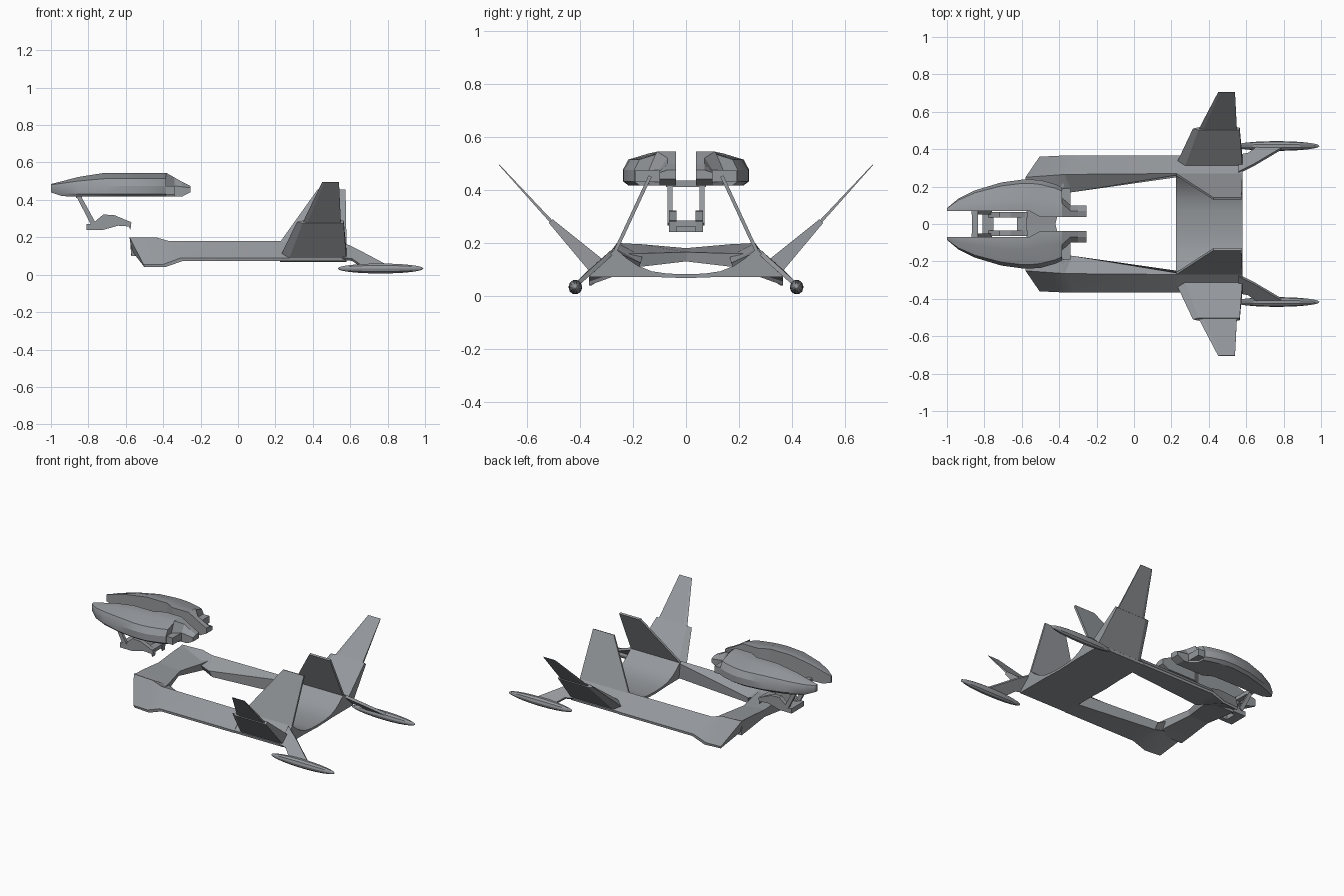
import bpy, bmesh, math
from mathutils import Vector

if "Cube" in bpy.data.objects:
    bpy.data.objects.remove(bpy.data.objects["Cube"])

hull = bpy.data.materials.new("hull grey")
hull.diffuse_color = (0.30, 0.315, 0.335, 1)
hull.use_nodes = True
hull.node_tree.nodes["Principled BSDF"].inputs["Base Color"].default_value = hull.diffuse_color


def finish(name, bm, mirror=False, smooth=None):
    """Turn a bmesh into an object, optionally mirrored across y = 0."""
    if mirror:
        geo = bmesh.ops.duplicate(bm, geom=bm.verts[:] + bm.edges[:] + bm.faces[:])["geom"]
        for v in geo:
            if isinstance(v, bmesh.types.BMVert):
                v.co.y = -v.co.y
    bmesh.ops.recalc_face_normals(bm, faces=bm.faces[:])
    me = bpy.data.meshes.new(name)
    bm.to_mesh(me)
    bm.free()
    me.materials.append(hull)
    ob = bpy.data.objects.new(name, me)
    bpy.context.collection.objects.link(ob)
    if smooth:
        bpy.ops.object.select_all(action='DESELECT')
        ob.select_set(True)
        bpy.context.view_layer.objects.active = ob
        bpy.ops.object.shade_smooth_by_angle(angle=math.radians(smooth))
    return ob


def loft(name, sections, mirror=True, smooth=None):
    """Skin a row of equal-length closed sections and cap both ends."""
    bm = bmesh.new()
    rows = [[bm.verts.new(p) for p in s] for s in sections]
    n = len(rows[0])
    for a, b in zip(rows, rows[1:]):
        for i in range(n):
            j = (i + 1) % n
            bm.faces.new((a[i], a[j], b[j], b[i]))
    bm.faces.new(rows[0])
    bm.faces.new(rows[-1][::-1])
    return finish(name, bm, mirror, smooth)


def plate(name, pts, offset):
    """Flat polygon thickened evenly along an offset vector."""
    h = Vector(offset) / 2
    return loft(name, [[Vector(p) - h for p in pts], [Vector(p) + h for p in pts]])


def box(name, x0, x1, y0, y1, z0, z1, mirror=False):
    return loft(name, [[(x, y0, z0), (x, y1, z0), (x, y1, z1), (x, y0, z1)]
                       for x in (x0, x1)], mirror)


# cockpit pods: x, inner y, outer y, bottom z, top z
def pod_section(x, yi, yo, zb, zt):
    w = yo - yi
    ze = min(0.475, zt - 0.005)
    return [(x, yi, zb), (x, yo - 0.12 * w, zb), (x, yo, zb + 0.015), (x, yo, ze),
            (x, yo - 0.12 * w, ze + 0.55 * (zt - ze)),
            (x, yi + 0.4 * w, zt - 0.1 * (zt - ze)), (x, yi + 0.17 * w, zt), (x, yi, zt)]


stations = [(-1.0, .07, .085, .44, .485), (-.94, .07, .135, .42, .50),
            (-.85, .07, .18, .417, .523), (-.71, .07, .222, .417, .545),
            (-.60, .07, .237, .417, .545), (-.56, .07, .238, .417, .545),
            (-.50, .037, .235, .417, .545), (-.42, .037, .212, .417, .545),
            (-.385, .037, .195, .417, .545)]
loft("cockpit_pods", [pod_section(*s) for s in stations], smooth=25)

# stepped rear of the pods
loft("pod_rear_blocks", [
    [(x, .037, zb), (x, yo, zb), (x, yo, ze), (x, yo - .03, zt), (x, .037, zt)]
    for x, yo, zb, ze, zt in ((-.385, .14, .417, .475, .545), (-.34, .10, .417, .475, .52),
                              (-.30, .10, .417, .47, .497), (-.255, .10, .44, .465, .475))])
box("pod_exhausts", -.40, -.34, .10, .19, .43, .475, True)

# hanging bracket under the pods
plate("bracket_struts", [(-.87, .06, .43), (-.845, .06, .43), (-.76, .06, .275),
                         (-.785, .06, .265)], (0, .018, 0))
box("bracket_top_bar", -.865, -.835, -.075, .075, .41, .435)
side = [(-.81, .24), (-.72, .24), (-.64, .262), (-.585, .258), (-.575, .24),
        (-.57, .28), (-.66, .318), (-.72, .322), (-.77, .28)]
loft("bracket_side_rails", [[(x, y, z) for x, z in side] for y in (.036, .064)])
box("bracket_front_bar", -.81, -.75, -.064, .064, .24, .272)
box("bracket_rear_bar", -.625, -.575, -.064, .064, .262, .285)

# side rails of the lower frame: outer low, outer high, ridge, inner, underside
loft("frame_rails", [
    [(-.50, .355, .04), (-.505, .36, .055), (-.58, .25, .20), (-.575, .18, .19), (-.57, .22, .13)],
    [(-.39, .365, .04), (-.40, .365, .055), (-.44, .26, .20), (-.39, .165, .15), (-.38, .20, .10)],
    [(-.30, .365, .072), (-.31, .367, .088), (-.37, .265, .18), (-.33, .17, .125), (-.32, .19, .08)],
    [(.23, .365, .072), (.23, .367, .088), (.23, .27, .18), (.23, .262, .165), (.23, .25, .075)]],
    smooth=20)

# front crossbar, dipping toward the middle
def bar(y, front, rear, zf, zr, zb):
    return [(front, y, zf), (rear, y, zr), (rear - .01, y, zb), (front + .005, y, zb)]


ends = (-.575, -.37, .198, .16, .10)
loft("front_crossbar", [bar(-.24, *ends), bar(-.17, -.577, -.38, .195, .16, .11),
                        bar(0, -.575, -.42, .18, .165, .13),
                        bar(.17, -.577, -.38, .195, .16, .11), bar(.24, *ends)], mirror=False)

# tail trough: curved top between two ridges, almost flat underside
curve = [(.265, .178), (.225, .143), (.18, .113), (.13, .093), (.07, .084)]
top = curve + [(0, .082)] + [(-y, z) for y, z in reversed(curve)]
trough = [(.365, .088)] + top + [(-.365, .088), (-.362, .072), (-.14, .072),
                                 (0, .067), (.14, .072), (.362, .072)]
loft("tail_trough", [[(x, y, z) for y, z in trough] for x in (.225, .58)],
     mirror=False, smooth=25)

# inner fins leaning toward the centre
plate("inner_fins", [(.225, .265, .172), (.58, .265, .172), (.575, .135, .452),
                     (.425, .135, .452)], (0, .012, .005))


# outer fins: thick root, thin tip
def fin_section(x0, x1, y, z, t):
    d = t / 2 * .7071
    m = .12 * (x1 - x0)
    return [(x0, y, z), (x0 + m, y - d, z + d), (x1, y - d, z + d),
            (x1, y + d, z - d), (x0 + m, y + d, z - d)]


loft("outer_fins_lower", [fin_section(.23, .58, .33, .106, .07),
                          fin_section(.315, .565, .51, .282, .02)])
loft("outer_fins_upper", [fin_section(.345, .55, .505, .277, .012),
                          fin_section(.45, .54, .705, .495, .003)])

# swept outrigger arms following the rail slope
plate("outrigger_arms", [(.56, .275, .168), (.64, .315, .13), (.80, .41, .045),
                         (.66, .41, .045), (.61, .375, .08), (.56, .365, .085)], (0, .012, .012))

# spindle floats at the tail
bm = bmesh.new()
bmesh.ops.create_uvsphere(bm, u_segments=10, v_segments=12, radius=1)
for v in bm.verts:
    x, y, z = v.co
    v.co = (.762 + .23 * z, .417 + .026 * y, .033 + .028 * x)
finish("tail_floats", bm, mirror=True, smooth=30)
